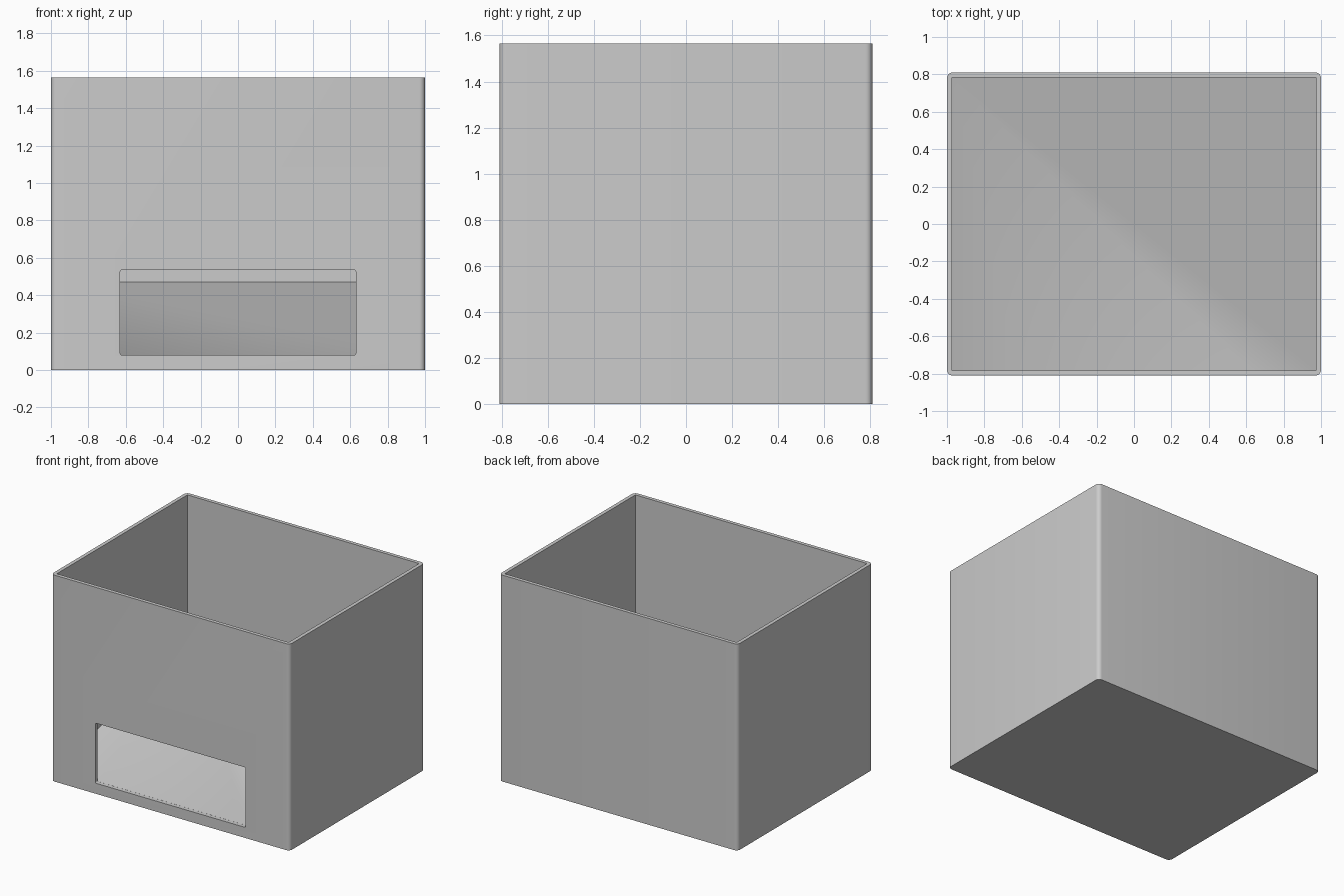
import bpy
import bmesh

WIDTH, DEPTH, HEIGHT = 2.0, 1.62, 1.565
WALL = 0.028
FLOOR_FRONT, FLOOR_BACK = 0.08, 0.47

if "Cube" in bpy.data.objects:
    bpy.data.objects.remove(bpy.data.objects["Cube"], do_unlink=True)

grey = bpy.data.materials.new("light_grey")
grey.use_nodes = True
grey.diffuse_color = (0.6, 0.6, 0.6, 1)
grey.node_tree.nodes["Principled BSDF"].inputs["Base Color"].default_value = (0.6, 0.6, 0.6, 1)


def block(name, low, high, axis=2, radius=0, segments=6, shape=None):
    """Box between two corners; edges along one axis may be rounded."""
    bm = bmesh.new()
    bmesh.ops.create_cube(bm, size=1)
    for v in bm.verts:
        v.co = [high[i] if v.co[i] > 0 else low[i] for i in range(3)]
    if shape:
        shape(bm)
    if radius:
        edges = [e for e in bm.edges
                 if abs(e.verts[0].co[axis] - e.verts[1].co[axis]) > 1e-4
                 and e.calc_length() - abs(e.verts[0].co[axis] - e.verts[1].co[axis]) < 1e-4]
        bmesh.ops.bevel(bm, geom=edges, offset=radius, offset_type='OFFSET',
                        segments=segments, profile=0.5, affect='EDGES')
    bmesh.ops.recalc_face_normals(bm, faces=bm.faces)
    mesh = bpy.data.meshes.new(name)
    bm.to_mesh(mesh)
    bm.free()
    mesh.materials.append(grey)
    obj = bpy.data.objects.new(name, mesh)
    bpy.context.collection.objects.link(obj)
    return obj


def slope_floor(bm):
    # Raise the back of the cavity floor
    for v in bm.verts:
        if v.co.z < HEIGHT and v.co.y > 0:
            v.co.z = FLOOR_BACK


def cut(target, cutter):
    bpy.context.view_layer.objects.active = target
    mod = target.modifiers.new("cut", 'BOOLEAN')
    mod.operation, mod.solver, mod.object = 'DIFFERENCE', 'EXACT', cutter
    bpy.ops.object.modifier_apply(modifier=mod.name)
    bpy.data.objects.remove(cutter, do_unlink=True)


# Bin body with rounded upright corners
x, y = WIDTH / 2, DEPTH / 2
body = block("bin_body", (-x, -y, 0), (x, y, HEIGHT), radius=0.03)

# Open cavity with a floor sloping down to the front
xi, yi = x - WALL, y - WALL
cut(body, block("cavity_cutter", (-xi, -yi, FLOOR_FRONT), (xi, yi, HEIGHT + 0.2),
                shape=slope_floor))

# Front access opening
cut(body, block("opening_cutter", (-0.63, -y - 0.1, FLOOR_FRONT), (0.63, -yi + 0.002, 0.535),
                axis=1, radius=0.01, segments=3))

# Smooth corners, crisp edges
bpy.ops.object.select_all(action='DESELECT')
body.select_set(True)
bpy.context.view_layer.objects.active = body
bpy.ops.object.shade_smooth_by_angle(angle=0.6)
